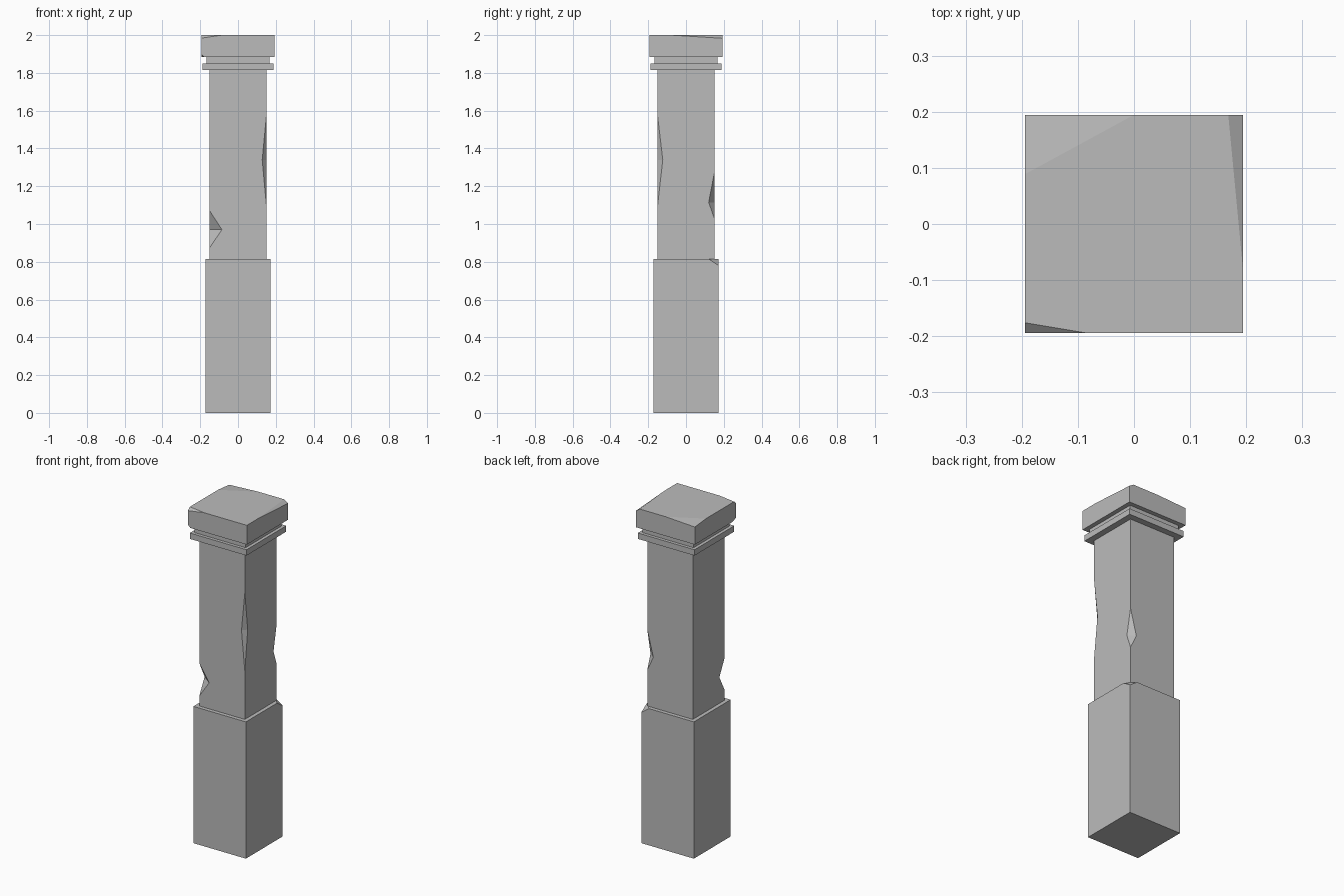
import bpy
import bmesh
from mathutils import Vector

default_cube = bpy.data.objects.get("Cube")
if default_cube:
    bpy.data.objects.remove(default_cube, do_unlink=True)

stone = bpy.data.materials.new("grey stone")
stone.use_nodes = True
GREY = (0.5, 0.5, 0.5, 1)
stone.diffuse_color = GREY
stone.node_tree.nodes["Principled BSDF"].inputs["Base Color"].default_value = GREY


def add_object(name, bm):
    mesh = bpy.data.meshes.new(name)
    bm.to_mesh(mesh)
    bm.free()
    mesh.materials.append(stone)
    obj = bpy.data.objects.new(name, mesh)
    bpy.context.collection.objects.link(obj)
    return obj


def block(name, half, bottom, top, chips=()):
    """Square block; each chip is (x side, y side, corner z, x, y and z reach)."""
    bm = bmesh.new()
    bmesh.ops.create_cube(bm, size=1)
    bmesh.ops.scale(bm, vec=(2 * half, 2 * half, top - bottom), verts=bm.verts)
    bmesh.ops.translate(bm, vec=(0, 0, (top + bottom) / 2), verts=bm.verts)
    for sx, sy, z, dx, dy, dz in chips:
        corner = Vector((sx * half, sy * half, z))
        down = -1 if z == top else 1
        a = corner - Vector((sx * dx, 0, 0))
        b = corner - Vector((0, sy * dy, 0))
        c = corner + Vector((0, 0, down * dz))
        normal = (b - a).cross(c - a).normalized()
        if normal.dot(corner - a) < 0:
            normal.negate()
        cut = bmesh.ops.bisect_plane(
            bm, geom=bm.verts[:] + bm.edges[:] + bm.faces[:],
            plane_co=a, plane_no=normal, clear_outer=True)
        edges = [e for e in cut["geom_cut"] if isinstance(e, bmesh.types.BMEdge)]
        bmesh.ops.edgenet_fill(bm, edges=edges)
    bmesh.ops.recalc_face_normals(bm, faces=bm.faces)
    return add_object(name, bm)


def notch(obj, half, sx, sy, low, mid, high, dx, dy):
    """Cut a wedge out of one upright edge of a block."""
    x, y = sx * half, sy * half
    points = [Vector((x, y, low)), Vector((x, y, high)),
              Vector((x - sx * dx, y, mid)), Vector((x, y - sy * dy, mid))]
    centre = (points[2] + points[3]) / 2
    bm = bmesh.new()
    for p in points:
        bm.verts.new(centre + (p - centre) * 2)
    bmesh.ops.convex_hull(bm, input=bm.verts)
    bmesh.ops.recalc_face_normals(bm, faces=bm.faces)
    cutter = add_object("notch_cutter", bm)
    cutter.hide_render = True
    mod = obj.modifiers.new("notch", "BOOLEAN")
    mod.operation = "DIFFERENCE"
    mod.solver = "EXACT"
    mod.object = cutter
    bpy.context.view_layer.objects.active = obj
    bpy.ops.object.modifier_apply(modifier=mod.name)
    bpy.data.objects.remove(cutter, do_unlink=True)


# Plinth with one broken top corner
block("base", 0.173, 0, 0.815, [(1, 1, 0.815, 0.05, 0.053, 0.035)])

# Shaft with three worn edges
SHAFT = 0.15
shaft = block("shaft", SHAFT, 0.815, 1.815)
notch(shaft, SHAFT, 1, -1, 1.10, 1.34, 1.57, 0.022, 0.027)
notch(shaft, SHAFT, -1, -1, 0.875, 0.97, 1.07, 0.065, 0.05)
notch(shaft, SHAFT, 1, 1, 1.03, 1.115, 1.27, 0.04, 0.03)

# Collar, neck and chipped cap
block("collar", 0.187, 1.815, 1.85)
block("neck", 0.168, 1.85, 1.885)
block("cap", 0.194, 1.885, 2.0, [
    (-1, -1, 2.0, 0.108, 0.018, 0.016),
    (1, 1, 2.0, 0.026, 0.273, 0.017),
    (-1, 1, 2.0, 0.193, 0.105, 0.01),
    (-1, -1, 1.885, 0.015, 0.03, 0.014),
])
